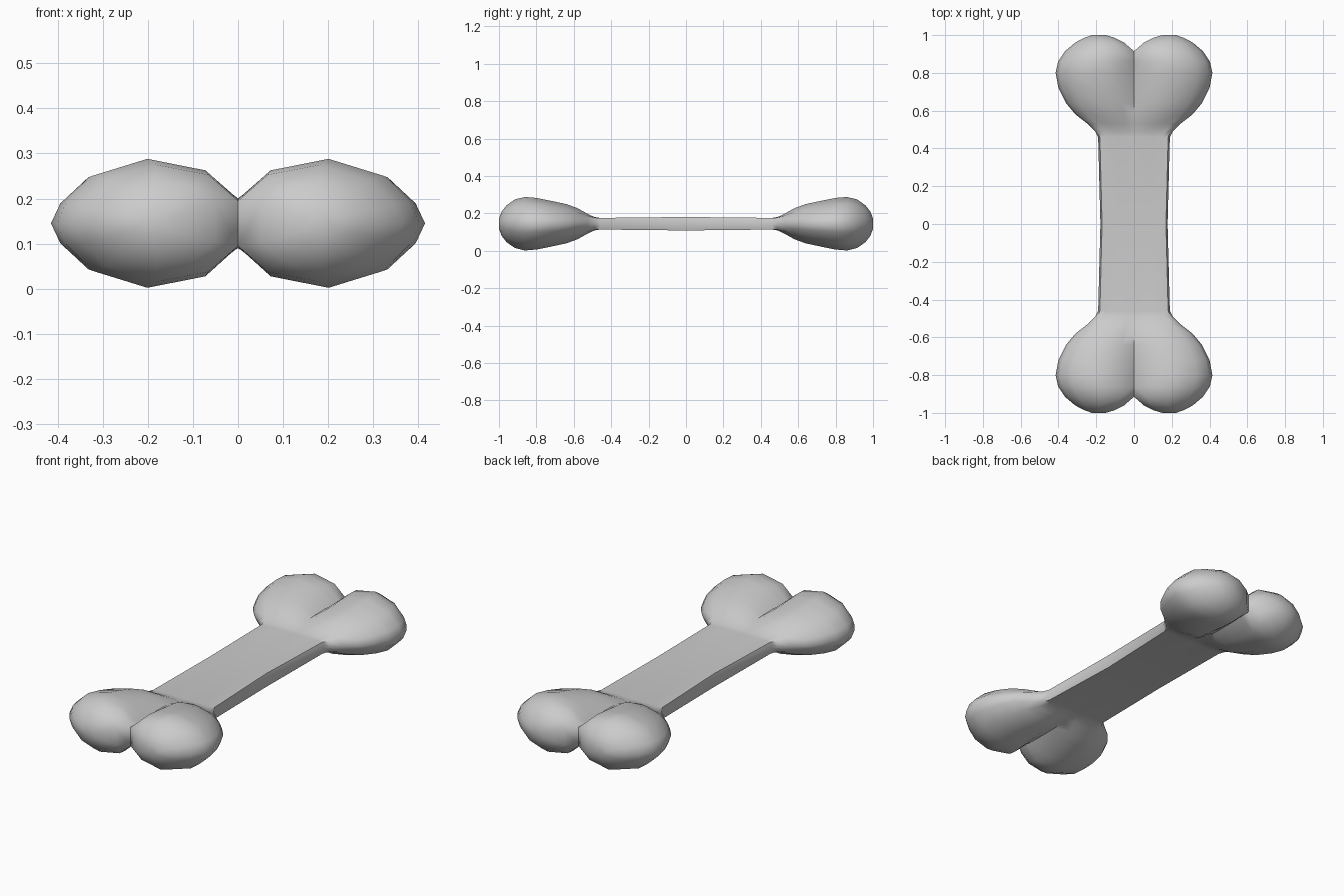
import bpy
import bmesh

cube = bpy.data.objects.get("Cube")
if cube:
    bpy.data.objects.remove(cube, do_unlink=True)

MID = 0.145  # height of the bone's centre plane

# Grey bone colour
grey = bpy.data.materials.new("bone_grey")
grey.use_nodes = True
colour = (0.6, 0.6, 0.6, 1)
grey.diffuse_color = colour
grey.node_tree.nodes["Principled BSDF"].inputs["Base Color"].default_value = colour

# Stations from the middle of the shaft to the tip of one lobe:
# y, inner x, outer x, crest half height, crease half height, roundness
STATIONS = [
    (0.00, 0, 0.178, 0.036, 0.036, 0),
    (0.46, 0, 0.190, 0.031, 0.031, 0),
    (0.49, 0, 0.205, 0.036, 0.033, 0.3),
    (0.53, 0, 0.245, 0.055, 0.042, 0.7),
    (0.58, 0, 0.310, 0.083, 0.050, 1),
    (0.64, 0, 0.360, 0.105, 0.054, 1),
    (0.72, 0, 0.400, 0.122, 0.055, 1),
    (0.80, 0, 0.415, 0.138, 0.054, 1),
    (0.86, 0, 0.402, 0.143, 0.052, 1),
    (0.915, 0, 0.365, 0.130, 0.050, 1),
    (0.96, 0.052, 0.312, 0.098, 0.042, 1),
    (0.985, 0.100, 0.265, 0.066, 0.030, 1),
    (1.00, 0.150, 0.222, 0.028, 0.014, 1),
]


def section(inner, outer, crest, crease, roundness):
    """Closed outline of half the bone, from the crease over the crest to the side."""
    def soft(k):
        return crest * (1 + (k - 1) * roundness)
    width = outer - inner
    top = [(0, crease), (0.18, crease + 0.72 * (crest - crease)), (0.5, crest),
           (0.8, soft(0.74)), (0.95, soft(0.32))]
    loop = top + [(1, 0)] + [(u, -h) for u, h in reversed(top)]
    return [(inner + u * width, h) for u, h in loop]


# Loft one quarter of the bone
bm = bmesh.new()
rings = []
for y, *shape in STATIONS:
    rings.append([bm.verts.new((x, y, MID + h)) for x, h in section(*shape)])
for a, b in zip(rings, rings[1:]):
    n = len(a)
    for i in range(n):
        j = (i + 1) % n
        quad = (a[i], a[j], b[j], b[i])
        if any(v.co.x > 0 for v in quad):  # leave the mirror plane open
            bm.faces.new(quad)
bm.faces.new(rings[-1])

# Mirror to the other lobe, then to the other end
for axis in (0, 1):
    copy = bmesh.ops.duplicate(bm, geom=bm.verts[:] + bm.edges[:] + bm.faces[:])
    for item in copy["geom"]:
        if isinstance(item, bmesh.types.BMVert):
            item.co[axis] *= -1
    bmesh.ops.remove_doubles(bm, verts=bm.verts[:], dist=0.0005)
bmesh.ops.recalc_face_normals(bm, faces=bm.faces[:])

mesh = bpy.data.meshes.new("bone")
bm.to_mesh(mesh)
bm.free()
mesh.materials.append(grey)
bone = bpy.data.objects.new("bone", mesh)
bpy.context.collection.objects.link(bone)

# Smooth lobes, with sharp creases and shaft edges
bpy.ops.object.select_all(action="DESELECT")
bone.select_set(True)
bpy.context.view_layer.objects.active = bone
bpy.ops.object.shade_smooth_by_angle(angle=0.9)
